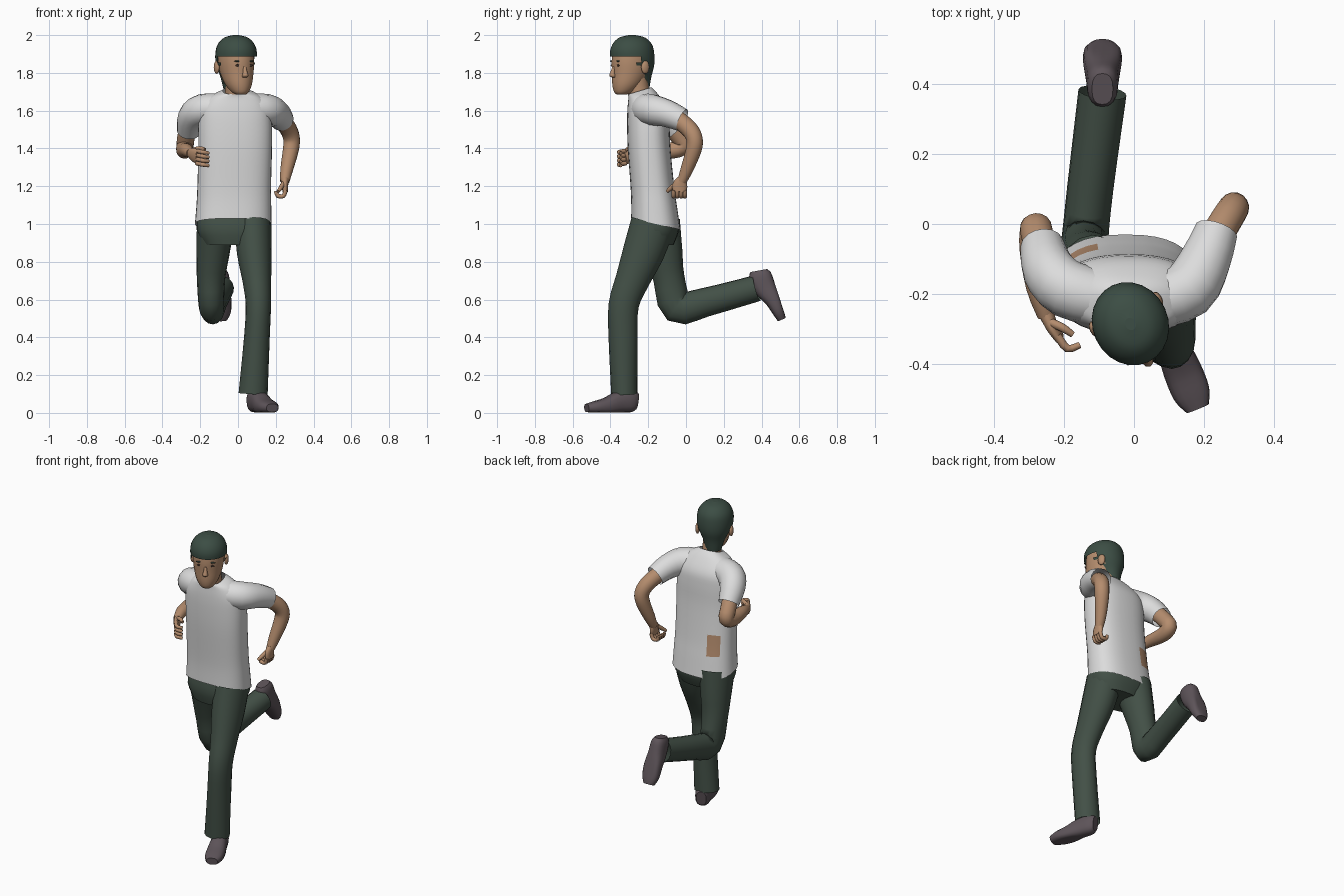
import bpy, bmesh, math
from mathutils import Vector, Matrix


def material(name, rgb):
    m = bpy.data.materials.new(name)
    m.diffuse_color = (*rgb, 1)
    return m


SKIN = material("tan skin", (0.46, 0.265, 0.155))
SHIRT = material("white cloth", (0.72, 0.72, 0.72))
PANTS = material("dark green cloth", (0.055, 0.08, 0.062))
HAIR = material("dark green hair", (0.045, 0.075, 0.058))
SHOE = material("grey leather", (0.11, 0.088, 0.1))
DARK = material("dark brown eyes", (0.06, 0.035, 0.025))


def smooth_rings(rings, steps):
    """Catmull-Rom interpolation of ring tuples."""
    out = []
    for i in range(len(rings) - 1):
        p0, p1, p2, p3 = (rings[max(i - 1, 0)], rings[i], rings[i + 1],
                          rings[min(i + 2, len(rings) - 1)])
        for s in range(steps):
            t = s / steps
            out.append(tuple(0.5 * (2 * b + (c - a) * t + (2 * a - 5 * b + 4 * c - d) * t * t
                                    + (3 * b - a - 3 * c + d) * t ** 3)
                             for a, b, c, d in zip(p0, p1, p2, p3)))
    return out + [tuple(rings[-1])]


def loft(name, rings, mats, seg=16, steps=3, power=1.0, flat=False, caps=True,
         ref=(1, 0, 0), keep=None, paint=None, floor=None):
    """Skin ellipses (x, y, z, ru, rv, tilt) along a path; flat keeps rings level."""
    rs = smooth_rings(rings, steps)
    bm = bmesh.new()
    u, loops = Vector(ref), []
    for i, r in enumerate(rs):
        c = Vector(r[:3])
        if flat:
            u, v = Vector((1, 0, 0)), Vector((0, 1, r[5] if len(r) > 5 else 0))
        else:
            t = (Vector(rs[min(i + 1, len(rs) - 1)][:3]) - Vector(rs[max(i - 1, 0)][:3])).normalized()
            u = (u - t * u.dot(t)).normalized()
            v = t.cross(u)
        loop = []
        for k in range(seg):
            a = 2 * math.pi * k / seg
            ca, sa = math.cos(a), math.sin(a)
            p = (c + u * math.copysign(abs(ca) ** power, ca) * r[3]
                 + v * math.copysign(abs(sa) ** power, sa) * r[4])
            if floor is not None:
                p.z = max(p.z, floor)
            loop.append(bm.verts.new(p))
        loops.append(loop)
    for a, b in zip(loops, loops[1:]):
        for k in range(seg):
            bm.faces.new((a[k], a[(k + 1) % seg], b[(k + 1) % seg], b[k])).smooth = True
    if caps:
        bm.faces.new(loops[0])
        bm.faces.new(loops[-1])
    bmesh.ops.recalc_face_normals(bm, faces=bm.faces)
    if paint:
        for f in bm.faces:
            f.material_index = paint(f.calc_center_median())
    if keep:
        bad = [f for f in bm.faces if not keep(f.calc_center_median())]
        bmesh.ops.delete(bm, geom=bad, context='FACES')
    return finish(name, bm, mats)


def finish(name, bm, mats):
    me = bpy.data.meshes.new(name)
    bm.to_mesh(me)
    bm.free()
    for m in mats:
        me.materials.append(m)
    ob = bpy.data.objects.new(name, me)
    bpy.context.collection.objects.link(ob)
    return ob


def blob(name, loc, size, mat):
    bm = bmesh.new()
    bmesh.ops.create_uvsphere(bm, u_segments=12, v_segments=8, radius=1,
                              matrix=Matrix.Translation(loc) @ Matrix.Diagonal((*size, 1)))
    for f in bm.faces:
        f.smooth = True
    return finish(name, bm, [mat])


# Shirt body, with the small bare patch low on the back
loft("shirt_body", [
    (-.025, -.16, 1.0, .203, .13, -.23), (-.022, -.168, 1.1, .198, .122, -.15),
    (-.02, -.178, 1.2, .195, .116, -.05), (-.015, -.195, 1.4, .195, .113, 0),
    (-.015, -.2, 1.53, .195, .112, 0), (-.015, -.205, 1.61, .185, .105, 0),
    (-.012, -.225, 1.675, .135, .08, .1), (-.01, -.245, 1.705, .07, .062, .3)],
    [SHIRT, SKIN], seg=36, steps=4, power=.8, flat=True, caps=False,
    paint=lambda c: int(c.y > -.13 and -.18 < c.x < -.115 and 1.1 < c.z < 1.24))

# Sleeves
loft("left_sleeve", [(-.08, -.215, 1.61, .08, .08), (-.19, -.185, 1.605, .083, .083),
                     (-.243, -.13, 1.565, .076, .076), (-.262, -.06, 1.49, .062, .062)],
     [SHIRT], caps=False, ref=(0, 1, 0))
loft("right_sleeve", [(.06, -.22, 1.61, .08, .08), (.155, -.185, 1.605, .083, .083),
                      (.205, -.1, 1.585, .073, .073), (.235, -.02, 1.55, .062, .062)],
     [SHIRT], caps=False, ref=(0, 1, 0))

# Arms
loft("left_arm", [(-.255, -.1, 1.54, .047, .047), (-.275, -.035, 1.46, .047, .047),
                  (-.28, -.012, 1.415, .045, .045), (-.283, -.07, 1.39, .044, .044),
                  (-.272, -.18, 1.39, .036, .036), (-.25, -.262, 1.375, .025, .025)], [SKIN])
loft("right_arm", [(.22, -.06, 1.565, .047, .047), (.265, .015, 1.505, .046, .046),
                   (.284, .045, 1.45, .044, .044), (.279, .04, 1.39, .042, .042),
                   (.258, .005, 1.29, .034, .034), (.247, -.022, 1.225, .025, .025)], [SKIN])

# Hands with curled fingers
loft("left_palm", [(-.252, -.25, 1.377, .023, .026), (-.235, -.29, 1.365, .018, .04),
                   (-.212, -.325, 1.355, .014, .04)], [SKIN], seg=12)
loft("right_palm", [(.248, -.02, 1.24, .023, .026), (.248, -.032, 1.205, .018, .04),
                    (.25, -.035, 1.17, .014, .036)], [SKIN], seg=12)
for i in range(4):
    z, y, r = 1.387 - .022 * i, -.066 + .02 * i, .0115
    loft(f"left_finger_{i + 1}", [(-.218, -.318, z, r, r), (-.19, -.355, z - .006, r, r),
                                  (-.155, -.345, z - .012, r * .8, r * .8)],
         [SKIN], seg=8, ref=(0, 0, 1))
    loft(f"right_finger_{i + 1}", [(.252, y, 1.18, r, r), (.24, y, 1.148, r, r),
                                   (.21, y, 1.15, r, r), (.2, y, 1.175, r * .8, r * .8)],
         [SKIN], seg=8, ref=(0, 1, 0))
loft("left_thumb", [(-.24, -.28, 1.39, .013, .013), (-.205, -.295, 1.4, .012, .012),
                    (-.175, -.315, 1.395, .009, .009)], [SKIN], seg=8, ref=(0, 0, 1))
loft("right_thumb", [(.24, -.05, 1.215, .013, .013), (.225, -.08, 1.19, .012, .012),
                     (.212, -.1, 1.172, .009, .009)], [SKIN], seg=8)

# Trousers
loft("trouser_seat", [(-.022, -.16, 1.06, .19, .112), (-.022, -.163, .97, .197, .126),
                      (-.022, -.17, .89, .16, .105)], [PANTS], seg=24, power=.85, flat=True)
loft("right_trouser_leg", [
    (.08, -.175, 1.0, .096, .118), (.086, -.225, .85, .092, .11), (.1, -.285, .7, .076, .09),
    (.108, -.33, .57, .067, .08), (.1, -.333, .4, .068, .077), (.08, -.327, .1, .077, .069)],
    [PANTS], caps=False)
loft("left_trouser_leg", [
    (-.118, -.15, 1.0, .1, .12), (-.132, -.118, .85, .088, .1), (-.143, -.09, .71, .075, .083),
    (-.14, -.045, .56, .067, .088), (-.125, .1, .585, .066, .077), (-.09, .375, .66, .069, .07)],
    [PANTS], caps=False)

# Shoes: same shape, one planted and one kicked up behind
for name, loc, rot in (("right_shoe", (.075, -.262, .002), (0, 0, math.radians(22))),
                       ("left_shoe", (-.09, .442, .772), (math.radians(108), 0, 0))):
    ob = loft(name, [(0, 0, .06, .03, .045), (0, -.03, .062, .043, .06), (0, -.1, .055, .048, .058),
                     (0, -.17, .035, .055, .045), (0, -.24, .028, .053, .032),
                     (0, -.285, .024, .034, .022)],
              [SHOE], power=.8, floor=0.0)
    ob.location, ob.rotation_euler = loc, rot

# Neck
loft("neck", [(-.01, -.235, 1.63, .066, .062), (-.01, -.25, 1.7, .058, .058),
              (-.01, -.265, 1.79, .06, .06)], [SKIN], flat=True)

# Head parts, in local coordinates, turned towards +x
head = [
    loft("head", [(0, -.062, 1.685, .025, .025), (0, -.05, 1.7, .046, .052),
                  (0, -.03, 1.74, .07, .08), (0, -.008, 1.8, .086, .102),
                  (0, 0, 1.86, .093, .112), (0, 0, 1.92, .09, .105)],
         [SKIN], seg=20, flat=True),
    loft("hair", [(0, .055, 1.715, .045, .04), (0, .045, 1.78, .066, .06),
                  (0, .01, 1.84, .1, .11), (0, 0, 1.9, .108, .12), (0, 0, 1.95, .096, .108),
                  (0, 0, 1.986, .062, .072), (0, 0, 2.0, .015, .018)],
         [HAIR], seg=24, steps=4, flat=True,
         keep=lambda c: c.z > 1.89 or (c.y > -.01 and c.z > 1.845) or c.y > .035),
    loft("nose", [(0, -.106, 1.835, .008, .008), (0, -.113, 1.805, .012, .014),
                  (0, -.114, 1.785, .017, .02), (0, -.105, 1.775, .012, .012)],
         [SKIN], seg=8, flat=True),
    blob("lips", (0, -.097, 1.75), (.025, .008, .008), SKIN),
]
for side, s in (("left", -1), ("right", 1)):
    head.append(blob(side + "_ear", (s * .1, .03, 1.83), (.013, .024, .035), SKIN))
    head.append(blob(side + "_eye", (s * .037, -.1, 1.84), (.014, .005, .006), DARK))
    head.append(blob(side + "_brow", (s * .039, -.1015, 1.862), (.02, .005, .004), HAIR))
for ob in head:
    ob.location = (-.01, -.285, 0)
    ob.rotation_euler = (0, 0, math.radians(25))
